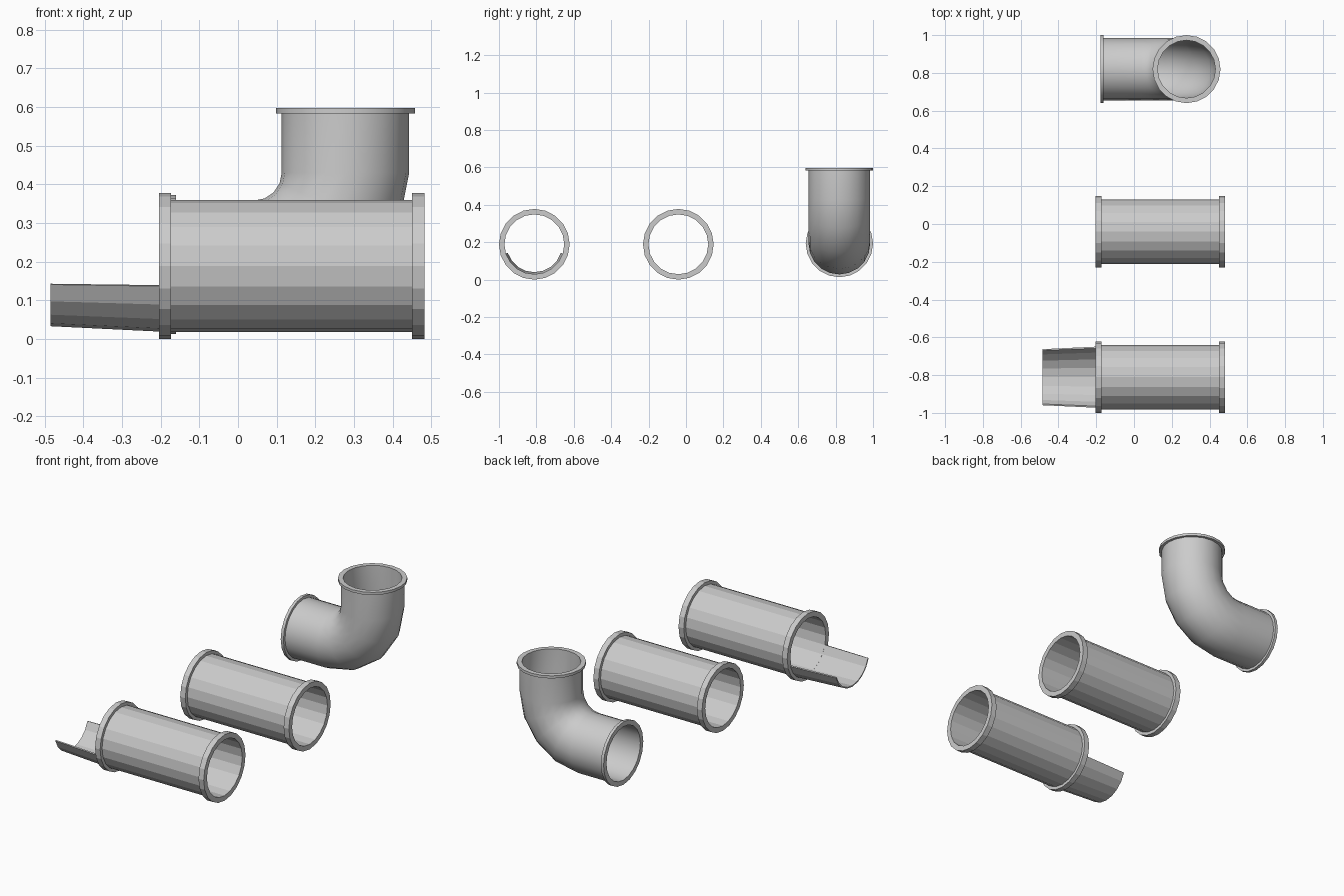
import bpy, bmesh
from math import sin, cos, pi, radians

if "Cube" in bpy.data.objects:
    bpy.data.objects.remove(bpy.data.objects["Cube"])

SIDES = 20
ZC = 0.189  # height of the straight pipe axes


def skin(name, rings, full=True, start=0, count=SIDES):
    """Join a closed loop of rings (x, y, z, tilt, radius) into a hollow shell."""
    bm = bmesh.new()
    n = count if full else count + 1
    loops = []
    for x, y, z, tilt, r in rings:
        loop = []
        for i in range(n):
            a = 2 * pi * (start + i) / SIDES
            u, v = r * cos(a), r * sin(a)
            loop.append(bm.verts.new((x - v * sin(tilt), y + u, z + v * cos(tilt))))
        loops.append(loop)
    for k in range(len(loops)):
        a, b = loops[k], loops[(k + 1) % len(loops)]
        for i in range(count):
            j = (i + 1) % n
            bm.faces.new((a[i], a[j], b[j], b[i]))
    if not full:
        bm.faces.new([l[0] for l in loops])
        bm.faces.new([l[-1] for l in loops])
    bmesh.ops.recalc_face_normals(bm, faces=bm.faces)
    mesh = bpy.data.meshes.new(name)
    bm.to_mesh(mesh)
    bm.free()
    ob = bpy.data.objects.new(name, mesh)
    bpy.context.collection.objects.link(ob)
    return ob


def straight_pipe(name, y):
    # outer wall with a collar at each end, then back along the bore
    profile = [(-0.205, 0.189), (-0.173, 0.189), (-0.173, 0.171), (0.45, 0.171),
               (0.45, 0.189), (0.483, 0.189), (0.483, 0.16), (-0.205, 0.16)]
    return skin(name, [(x, y, ZC, 0, r) for x, r in profile])


# Straight pipes
straight_pipe("middle_pipe", -0.041)
straight_pipe("spout_pipe", -0.811)

# Tapered open trough below the front pipe's mouth
skin("spout_trough", [(x, -0.811, ZC, 0, r) for x, r in
     [(-0.2, 0.170), (-0.485, 0.156), (-0.485, 0.149), (-0.2, 0.161)]],
     full=False, start=11, count=8)

# Elbow: horizontal arm, quarter bend, vertical arm
EY, EZ, EX = 0.82, 0.193, 0.278
BEND, STEPS = 0.237, 4
bx, bz = EX - BEND, EZ + BEND
bend = [(bx + BEND * sin(t), EY, bz - BEND * cos(t), t)
        for t in (radians(90) * i / STEPS for i in range(STEPS + 1))]
RO, RI, RF = 0.165, 0.153, 0.18
up = pi / 2
rings = [(-0.178, EY, EZ, 0, RF), (-0.161, EY, EZ, 0, RF), (-0.161, EY, EZ, 0, RO)]
rings += [p + (RO,) for p in bend]
rings += [(EX, EY, 0.583, up, RO), (EX, EY, 0.583, up, RF),
          (EX, EY, 0.598, up, RF), (EX, EY, 0.598, up, RI)]
rings += [p + (RI,) for p in reversed(bend)]
rings += [(-0.178, EY, EZ, 0, RI)]
elbow = skin("elbow_pipe", rings)

# Smooth the elbow, keeping collar edges sharp
bpy.context.view_layer.objects.active = elbow
elbow.select_set(True)
bpy.ops.object.shade_smooth_by_angle(angle=radians(40))
